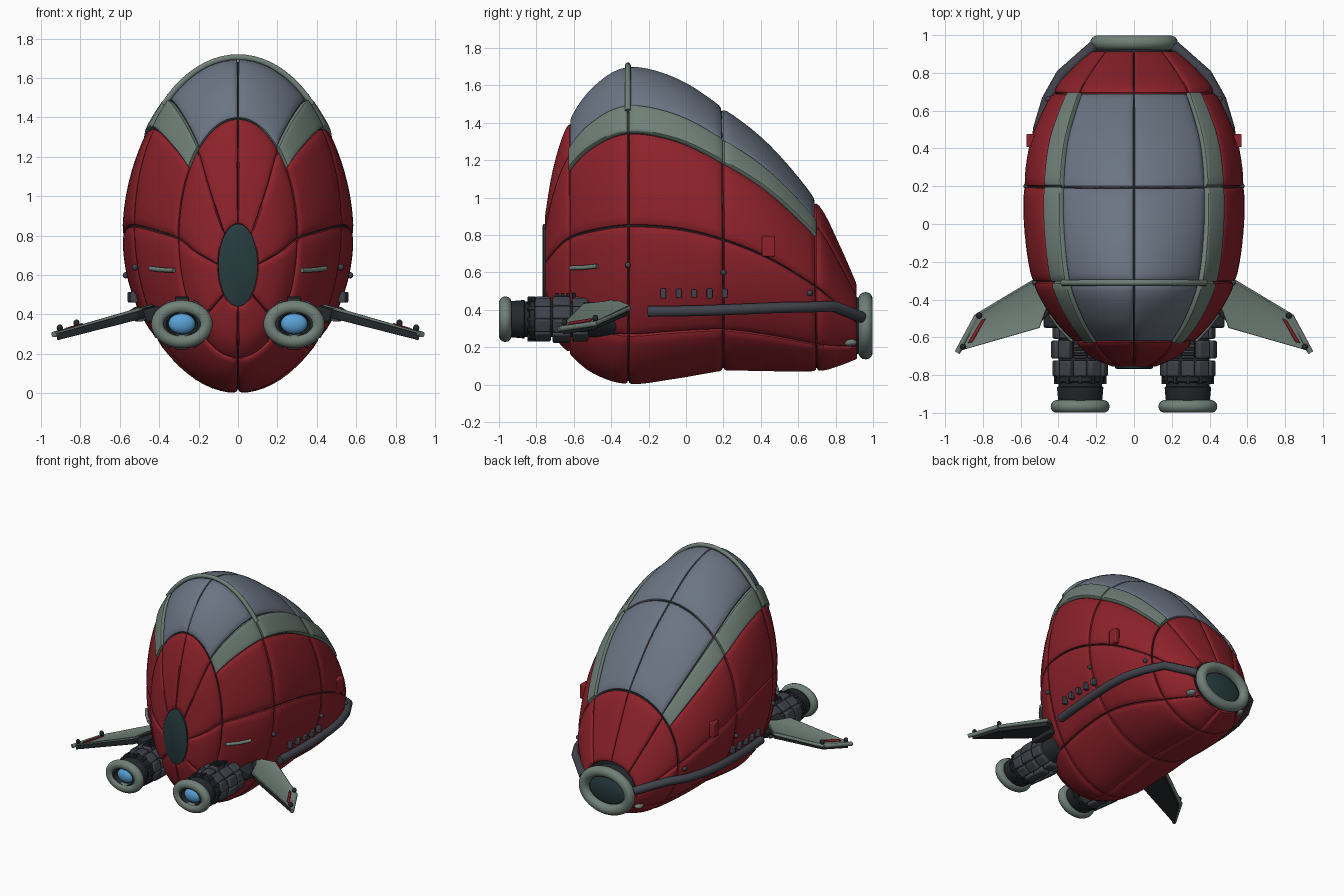
import bpy, bmesh, math
from mathutils import Vector, Matrix

if "Cube" in bpy.data.objects:
    bpy.data.objects.remove(bpy.data.objects["Cube"])


def material(name, rgb):
    m = bpy.data.materials.new(name)
    m.diffuse_color = (*rgb, 1)
    m.use_nodes = True
    m.node_tree.nodes["Principled BSDF"].inputs["Base Color"].default_value = m.diffuse_color
    return m


RED = material("red_paint", (0.27, 0.016, 0.024))
GLASS = material("slate_glass", (0.145, 0.175, 0.225))
GREEN = material("grey_green", (0.16, 0.215, 0.185))
DARK = material("dark_metal", (0.018, 0.022, 0.025))
STEEL = material("steel", (0.05, 0.055, 0.068))
BLUE = material("engine_glow", (0.10, 0.36, 0.68))
LENS = material("dark_lens", (0.02, 0.045, 0.05))


def finish(name, bm, mat, mirror=True, bevel=0, recalc=True):
    if recalc:
        bmesh.ops.recalc_face_normals(bm, faces=bm.faces)
    me = bpy.data.meshes.new(name)
    bm.to_mesh(me)
    bm.free()
    me.materials.append(mat)
    me.shade_smooth()
    me.set_sharp_from_angle(angle=math.radians(40))
    ob = bpy.data.objects.new(name, me)
    bpy.context.collection.objects.link(ob)
    if bevel:
        b = ob.modifiers.new("bevel", 'BEVEL')
        b.width, b.segments = bevel, 2
    if mirror:
        ob.modifiers.new("mirror", 'MIRROR').use_mirror_merge = False
    return ob


# Hull stations: y, bottom z, top z, half width
STATIONS = [Vector(s) for s in (
    (-.76, .44, .86, .10), (-.71, .27, 1.16, .22), (-.63, .17, 1.40, .31),
    (-.50, .06, 1.59, .43), (-.31, 0, 1.70, .535), (-.05, .03, 1.64, .58),
    (.20, .07, 1.48, .583), (.45, .07, 1.28, .545), (.70, .07, .98, .43),
    (.82, .10, .75, .33), (.92, .14, .52, .22))]


def station(t):
    i = max(0, min(int(math.floor(t)), len(STATIONS) - 2))
    f = t - i
    p0, p1, p2, p3 = (STATIONS[max(0, min(k, len(STATIONS) - 1))] for k in range(i - 1, i + 3))
    return .5 * (2 * p1 + (p2 - p0) * f + (2 * p0 - 5 * p1 + 4 * p2 - p3) * f * f
                 + (3 * p1 - p0 - 3 * p2 + p3) * f ** 3)


def hull(t, deg, off=0):
    def raw(t, deg):
        y, b, top, w = station(t)
        a = math.radians(deg)
        return Vector((w * math.cos(a), y, (b + top) / 2 + (top - b) / 2 * math.sin(a)))
    n = (raw(t + .01, deg) - raw(t - .01, deg)).cross(raw(t, deg + .5) - raw(t, deg - .5))
    return raw(t, deg) + n.normalized() * off


def hull_at(y, z, off=0):
    lo, hi = 0, 10
    for _ in range(30):
        mid = (lo + hi) / 2
        lo, hi = (mid, hi) if station(mid)[0] < y else (lo, mid)
    _, b, top, _ = station(lo)
    s = (z - (b + top) / 2) / ((top - b) / 2)
    return hull(lo, math.degrees(math.asin(max(-1, min(1, s)))), off)


EDGE = {0: -.03, .012: -.010, .04: -.003}
SAMPLES = [0, .012, .04] + [.1 + .1 * i for i in range(9)] + [.96, .988, 1]


def patch(bm, t0, t1, a0, a1, lift=0, sunk=True):
    # Curved panel with rolled-in edges
    def depth(u):
        return EDGE.get(round(min(u, 1 - u), 3), 0) if sunk else 0
    g = []
    for u in SAMPLES:
        g.append([bm.verts.new(hull(t0 + (t1 - t0) * u, a0 + (a1 - a0) * v,
                                    lift + min(depth(u), depth(v)))) for v in SAMPLES])
    for i in range(len(g) - 1):
        for j in range(len(g) - 1):
            bm.faces.new((g[i][j], g[i + 1][j], g[i + 1][j + 1], g[i][j + 1]))


def patches(name, cells, mat, lift=0, sunk=True):
    bm = bmesh.new()
    for c in cells:
        patch(bm, *c, lift, sunk)
    finish(name, bm, mat, recalc=False)


MID = [(2, 4), (4, 6), (6, 8)]
patches("hull_panels", [(*t, *a) for t in MID for a in [(-90, -44), (-44, 0), (0, 36)]]
        + [(*t, *a) for t in [(0, 2), (8, 10)]
           for a in [(-90, -44), (-44, 0), (0, 47), (47, 90)]], RED)
patches("canopy_glass", [(*t, 49, 90) for t in MID], GLASS)
patches("canopy_band", [(*t, 36, 49) for t in MID], GREEN, .012)
patches("inner_hull", [(2 * i, 2 * i + 2, -90, 90) for i in range(5)], DARK, -.019, False)


def lathe(name, cx, cz, rx, rz, profile, mat, closed=False, n=40):
    # Oval rings along y; profile is (y, radius change)
    bm = bmesh.new()
    rings = [[bm.verts.new((cx + (rx + d) * math.cos(k * math.tau / n), y,
                            cz + (rz + d) * math.sin(k * math.tau / n))) for k in range(n)]
             for y, d in profile]
    for r, s in zip(rings, rings[1:] + (rings[:1] if closed else [])):
        for k in range(n):
            bm.faces.new((r[k], r[k - 1], s[k - 1], s[k]))
    if not closed:
        bm.faces.new(rings[0])
        bm.faces.new(rings[-1])
    return finish(name, bm, mat, mirror=cx > 0)


def ring(name, cx, cz, rx, rz, y, m, mat):
    lathe(name, cx, cz, rx - m, rz - m,
          [(y + m * math.sin(k * math.tau / 14), m * math.cos(k * math.tau / 14))
           for k in range(14)], mat, True)


def tube(name, pts, r, mat, mirror=True):
    cu = bpy.data.curves.new(name, 'CURVE')
    cu.dimensions, cu.bevel_depth, cu.bevel_resolution, cu.use_fill_caps = '3D', r, 3, True
    for s in ((1, -1) if mirror else (1,)):
        sp = cu.splines.new('POLY')
        sp.points.add(len(pts) - 1)
        for p, q in zip(sp.points, pts):
            p.co = (s * q[0], q[1], q[2], 1)
    cu.materials.append(mat)
    bpy.context.collection.objects.link(bpy.data.objects.new(name, cu))


def boxes(name, items, mat, bevel=.006):
    # Each item: centre, size, turn about y
    bm = bmesh.new()
    for c, size, a in items:
        bmesh.ops.create_cube(bm, size=1, matrix=Matrix.Translation(c)
                              @ Matrix.Rotation(a, 4, 'Y') @ Matrix.Diagonal((*size, 1)))
    finish(name, bm, mat, bevel=bevel)


def balls(name, items, mat):
    bm = bmesh.new()
    for c, size in items:
        bmesh.ops.create_uvsphere(bm, u_segments=20, v_segments=12, radius=1,
                                  matrix=Matrix.Translation(c) @ Matrix.Diagonal((*size, 1)))
    finish(name, bm, mat)


# Nose hatch, canopy arch, tail port
lathe("nose_hatch", 0, .65, .1, .21, [(-.72, 0), (-.762, 0), (-.768, -.012)], LENS)
arch = [hull(4, 46 + 4.4 * i, .006) for i in range(11)]
tube("canopy_arch", arch + [Vector((-p.x, p.y, p.z)) for p in reversed(arch[:-1])], .016, GREEN, False)
ring("tail_ring", 0, .315, .232, .18, .96, .039, GREEN)
lathe("tail_collar", 0, .315, .18, .13, [(.86, .03), (.985, .012), (.985, -.015), (.95, -.03)], DARK)
lathe("tail_lens", 0, .315, .15, .1, [(.9, 0), (.955, 0), (.965, -.02)], LENS)

# Side rails with studs, latch boxes and small fittings
tube("side_rail", [hull_at(y, z, .022) for y, z in
                   [(-.2, .4), (-.05, .402), (.1, .406), (.2, .41), (.35, .415), (.5, .42), (.65, .42)]]
     + [(.385, .79, .42), (.215, .94, .36)], .03, STEEL)
boxes("rail_studs", [(hull_at(-.12 + .082 * i, .49, .008), (.04, .03, .055 - .005 * (i % 3)), 0)
                     for i in range(5)], STEEL)
boxes("side_latch", [(hull_at(.44, .74, .005), (.04, .07, .11), 0)], RED)
balls("hull_knobs", [(hull_at(y, z, .005), (.016,) * 3)
                     for y, z in [(.66, .49), (-.31, .64), (.2, .6)]], STEEL)
balls("tail_fittings", [((.215, .875, .225), (.03, .04, .02))], GREEN)
tube("cheek_fin", [hull_at(y, z, .01) for y, z in [(-.61, .625), (-.54, .627), (-.47, .635)]], .012, GREEN)

# Engines
EX, EZ = .285, .35
lathe("engine_core", EX, EZ, .115, .095, [(-.33, -.02), (-.36, .0), (-.8, .0), (-.81, .018), (-.835, .018),
      (-.84, 0), (-.86, 0), (-.865, .008), (-.95, 0), (-.985, -.02), (-.985, -.035), (-.95, -.045)], DARK)
blocks = []
for y, length, grow in [(-.765, .085, .01), (-.665, .095, .018), (-.565, .085, .01)]:
    for k in range(10):
        a = (k + .5) * math.tau / 10
        blocks.append(((EX + (.113 + grow) * math.cos(a), y, EZ + (.088 + grow) * math.sin(a)),
                       (.045, length, .072), -a))
boxes("engine_armour", blocks, STEEL, .01)
boxes("engine_clips", [((EX + .127 * math.cos(a), -.825, EZ + .108 * math.sin(a)), (.025, .045, .02), -a)
                       for a in [k * math.tau / 12 for k in range(12)]], DARK, .003)
boxes("engine_vents", [((EX, -.69 + .03 * i, EZ + .125), (.07, .018, .03), 0) for i in range(4)], DARK, .003)
ring("engine_ring", EX, EZ, .156, .122, -.966, .034, GREEN)
balls("engine_glow", [((EX, -.955, EZ + .003), (.068, .035, .052))], BLUE)


# Wings
def wing_z(x):
    return .445 - .29 * (x - .47)


def wing_plate(name, outline, top, bottom, mat, inset=0):
    bm = bmesh.new()
    up = [bm.verts.new((x, y, wing_z(x) + top)) for x, y in outline]
    lo = [bm.verts.new((x, y, wing_z(x) + bottom * (1.45 - .8 * (x - .4)))) for x, y in outline]
    face = bm.faces.new(up)
    bm.faces.new(lo[::-1])
    for i in range(len(up)):
        bm.faces.new((up[i - 1], up[i], lo[i], lo[i - 1]))
    bmesh.ops.recalc_face_normals(bm, faces=bm.faces)
    if inset:
        bmesh.ops.inset_region(bm, faces=[face], thickness=inset, depth=0)
        bmesh.ops.translate(bm, verts=face.verts, vec=(0, 0, -.008))
    finish(name, bm, mat, bevel=.004)


WING = [(.42, -.38), (.53, -.30), (.83, -.48), (.935, -.675), (.50, -.55), (.46, -.44)]
UNDER = [(.40, -.38), (.53, -.315), (.82, -.49), (.92, -.66), (.51, -.54), (.44, -.46)]
wing_plate("wing_top", WING, 0, -.014, GREEN, .022)
wing_plate("wing_underside", UNDER, -.012, -.045, DARK)
wing_plate("wing_stripe", [(.785, -.50), (.808, -.51), (.88, -.63), (.855, -.625)], .004, -.008, RED)
tube("wing_tip_rail", [(.83, -.485, wing_z(.83) - .015), (.935, -.68, wing_z(.935) - .012)], .015, GREEN)
tube("wing_leading_rail", [(.53, -.305, wing_z(.53) - .018), (.83, -.485, wing_z(.83) - .015)], .012, GREEN)
balls("wing_lamps", [((x, y, wing_z(x) + .012), (.016, .016, .018))
                     for x, y in [(.82, -.485), (.905, -.65)]], DARK)
# Wing root brackets
boxes("wing_root", [((.43, -.45, .40), (.09, .2, .07), .28)], DARK, .012)
